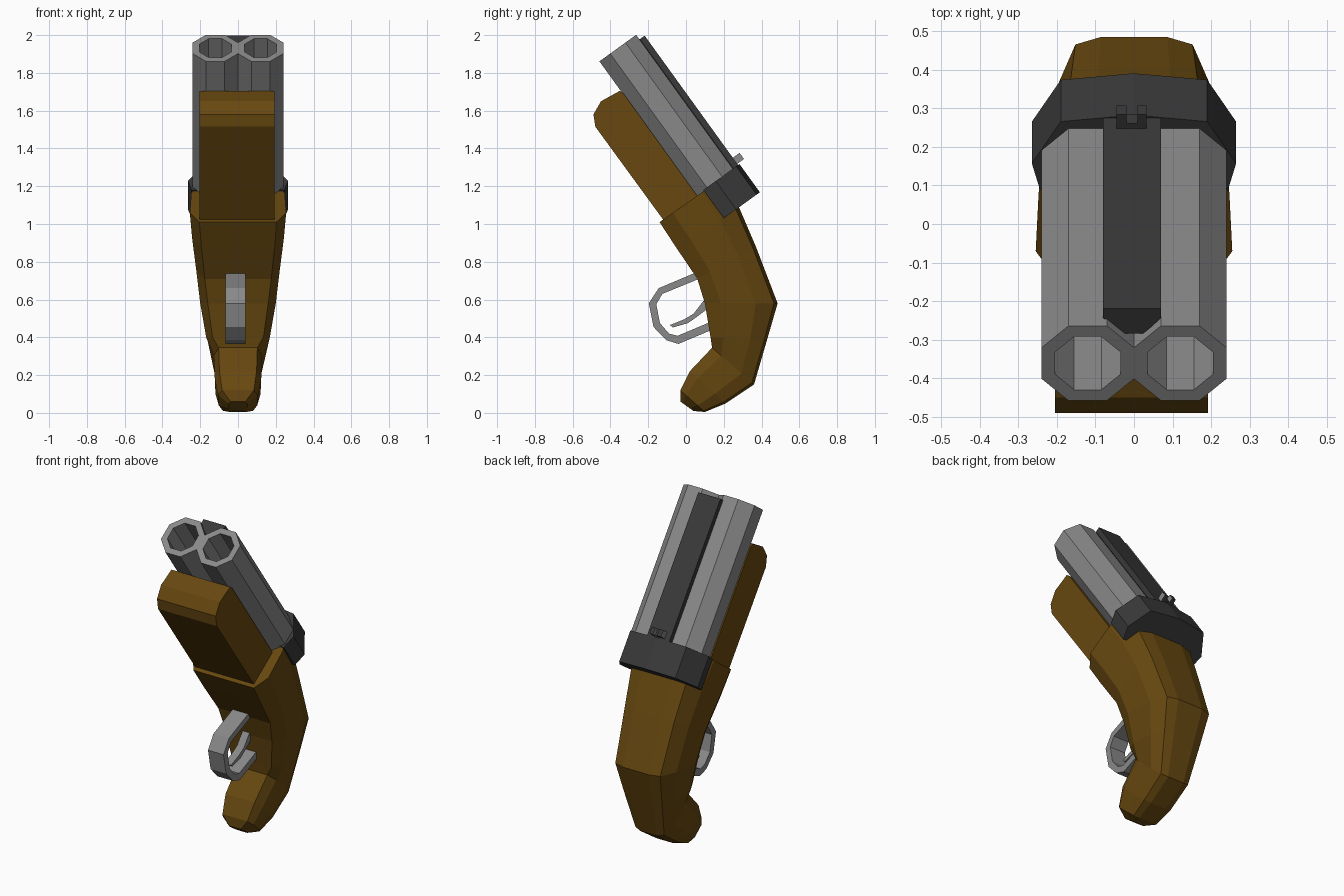
import bpy, bmesh, math

if "Cube" in bpy.data.objects:
    bpy.data.objects.remove(bpy.data.objects["Cube"])

def material(name, col):
    m = bpy.data.materials.new(name)
    m.diffuse_color = (*col, 1)
    m.use_nodes = True
    m.node_tree.nodes["Principled BSDF"].inputs["Base Color"].default_value = m.diffuse_color
    return m

WOOD = material("brown wood", (0.135, 0.064, 0.005))
STEEL = material("grey steel", (0.25, 0.25, 0.25))
DARK = material("dark metal", (0.041, 0.041, 0.041))

def P(x, s, t):
    """Barrel space: s runs from muzzle to breech, t is height above the barrel underside."""
    return (x, -0.46 + 0.585 * s + 0.81 * t, 1.86 - 0.81 * s + 0.585 * t)

def loft(name, rings, mat):
    """Skin equal-length rings and cap both ends."""
    bm = bmesh.new()
    vs = [[bm.verts.new(p) for p in r] for r in rings]
    n = len(vs[0])
    for a, b in zip(vs, vs[1:]):
        for i in range(n):
            j = (i + 1) % n
            bm.faces.new((a[i], a[j], b[j], b[i]))
    bm.faces.new(vs[0][::-1])
    bm.faces.new(vs[-1])
    bmesh.ops.recalc_face_normals(bm, faces=bm.faces)
    me = bpy.data.meshes.new(name)
    bm.to_mesh(me)
    bm.free()
    me.materials.append(mat)
    ob = bpy.data.objects.new(name, me)
    bpy.context.collection.objects.link(ob)
    return ob

def along_barrel(name, profile, s0, s1, mat):
    return loft(name, [[P(x, s, t) for x, t in profile] for s in (s0, s1)], mat)

def across(name, profile, x0, x1, mat):
    return loft(name, [[(x, y, z) for y, z in profile] for x in (x0, x1)], mat)

# Two octagonal hollow barrels
def octagon(cx, apothem, s):
    r = apothem / math.cos(math.pi / 8)
    return [P(cx + r * math.cos(math.pi / 8 + k * math.pi / 4), s,
              0.122 + r * math.sin(math.pi / 8 + k * math.pi / 4)) for k in range(8)]

for side, cx in (("left", -0.12), ("right", 0.12)):
    loft(side + "_barrel", [octagon(cx, 0.12, 0.92), octagon(cx, 0.12, 0),
                            octagon(cx, 0.085, 0), octagon(cx, 0.085, 0.85)], STEEL)

# Rib between the barrels
along_barrel("top_rib", [(-0.08, 0.276), (0.07, 0.276), (0.07, 0.245),
                         (0.025, 0.195), (-0.035, 0.195), (-0.08, 0.245)], 0.03, 0.9, DARK)

# Notched rear sight, with paler outer sides
sight = along_barrel("rear_sight", [(-0.045, 0.265), (0.033, 0.265), (0.033, 0.32), (0.009, 0.32),
                                    (0.009, 0.292), (-0.02, 0.292), (-0.02, 0.32),
                                    (-0.045, 0.32)], 0.828, 0.868, DARK)
sight.data.materials.append(STEEL)
for f in sight.data.polygons:
    if abs(f.normal.x) > 0.9:
        f.material_index = 1

# Breech collar
half = [(0.19, 0.264), (0.265, 0.13), (0.245, 0.05)]
along_barrel("breech_collar", [(0, 0.285)] + half + [(-x, t) for x, t in half[::-1]],
             0.875, 1.06, DARK)

# Forestock under the barrels
back = [P(0, 0.95, -0.215)[1:], P(0, 0.95, 0.005)[1:]]
across("forestock", [(-0.33, 1.69), (-0.35, 1.705), (-0.45, 1.65), (-0.49, 1.58),
                     (-0.48, 1.515)] + back, -0.205, 0.192, WOOD)

# Curved grip: each section is front point, back point, half width
sections = [(-0.14, 1.01, 0.176, 1.232, 0.255), (-0.055, 0.88, 0.28, 1.09, 0.243),
            (0.06, 0.71, 0.37, 0.88, 0.22), (0.10, 0.58, 0.485, 0.58, 0.2),
            (0.13, 0.40, 0.43, 0.39, 0.168), (0.138, 0.345, 0.36, 0.15, 0.128),
            (0.02, 0.22, 0.21, 0.05, 0.123), (-0.03, 0.12, 0.10, 0.005, 0.105),
            (-0.03, 0.06, 0.04, 0.01, 0.05)]
shape = [(0.8, 0), (1, 0.22), (0.97, 0.7), (0.76, 0.95), (0.43, 1)]
shape += [(-a, v) for a, v in shape[::-1]]
loft("grip", [[(a * w, fy + (by - fy) * v, fz + (bz - fz) * v) for a, v in shape]
              for fy, fz, by, bz, w in sections], WOOD)

# Trigger guard and trigger
across("trigger_guard", [(0.08, 0.755), (-0.145, 0.66), (-0.197, 0.58), (-0.172, 0.455),
                         (-0.105, 0.385), (-0.04, 0.365), (0.15, 0.445), (0.15, 0.49),
                         (-0.045, 0.408), (-0.09, 0.42), (-0.138, 0.475), (-0.157, 0.575),
                         (-0.125, 0.63), (0.1, 0.722)], -0.065, 0.04, STEEL)
across("trigger", [(0.14, 0.63), (0.09, 0.59), (0.04, 0.525), (-0.01, 0.495), (-0.085, 0.465),
                   (-0.07, 0.452), (0.01, 0.475), (0.06, 0.51), (0.14, 0.57)],
       -0.035, 0.012, STEEL)
